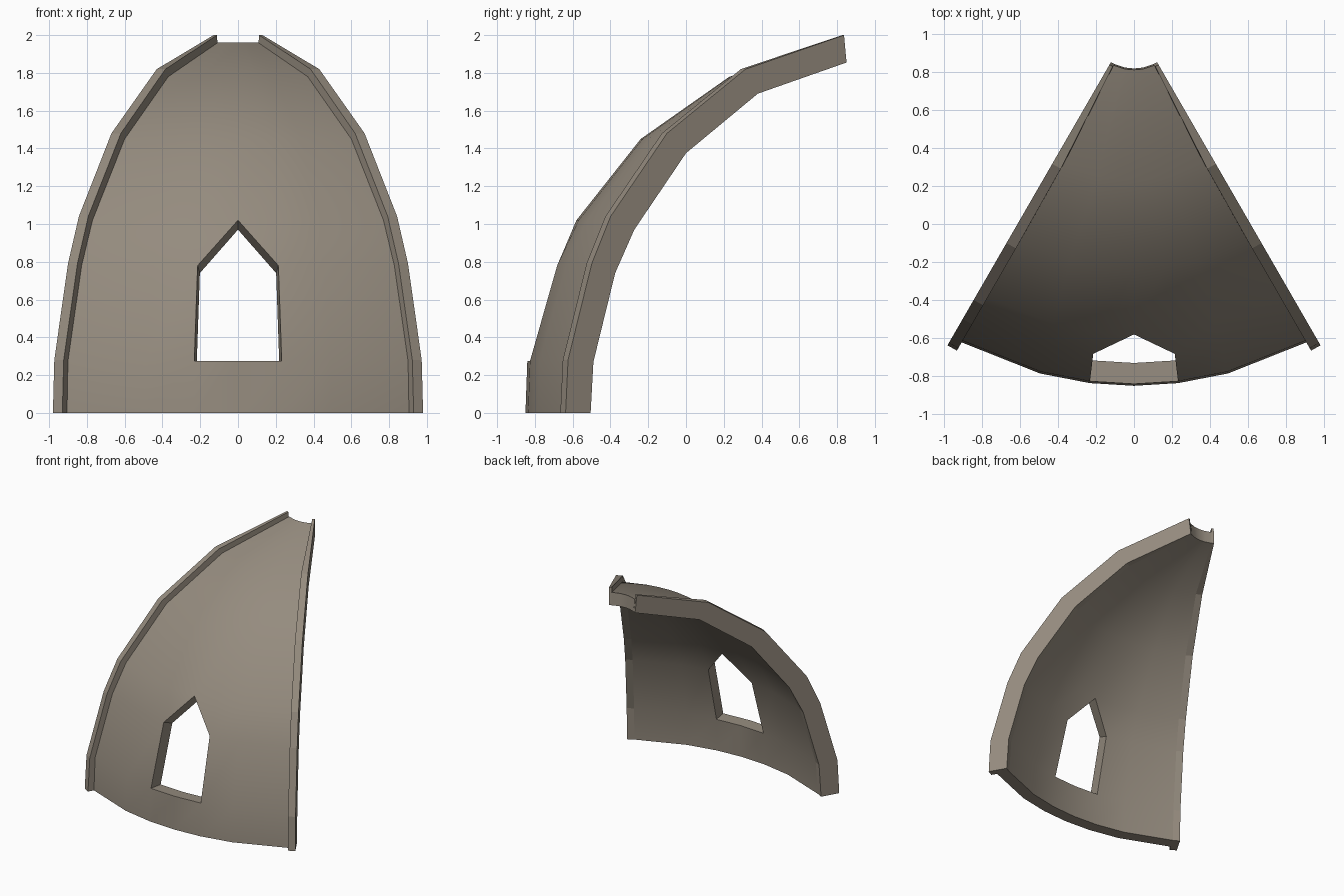
import bpy, bmesh, math

if "Cube" in bpy.data.objects:
    bpy.data.objects.remove(bpy.data.objects["Cube"])

AXIS_Y = 1.06                 # dome axis; the piece is a 60 degree slice
HALF = math.radians(30)

# Profiles from base to crown as (radius, height)
INNER = [(1.807, 0), (1.79, .27), (1.657, .74), (1.54, .97), (1.224, 1.375), (.785, 1.69), (.2425, 1.855)]
OUTER = [(1.91, 0), (1.90, .275), (1.755, .78), (1.64, 1.02), (1.30, 1.45), (.83, 1.78), (.25, 1.96)]
RIB = [(1.96, 0), (1.945, .28), (1.80, .79), (1.685, 1.04), (1.34, 1.48), (.86, 1.82), (.258, 2.0)]
RIB_WIDTH = [.057, .057, .057, .057, .057, .052, .02]

stone = bpy.data.materials.new("weathered_stone")
stone.diffuse_color = (.30, .26, .21, 1)
stone.use_nodes = True
stone.node_tree.nodes["Principled BSDF"].inputs["Base Color"].default_value = stone.diffuse_color


def point(rz, angle):
    r, z = rz
    return (r * math.sin(angle), AXIS_Y - r * math.cos(angle), z)


def rib_edge(rz, i):
    """Angle of the rib's inward side at row i."""
    return HALF - math.asin(RIB_WIDTH[i] / rz[0])


def make_object(name, bm):
    mesh = bpy.data.meshes.new(name)
    bm.to_mesh(mesh)
    bm.free()
    mesh.materials.append(stone)
    obj = bpy.data.objects.new(name, mesh)
    bpy.context.collection.objects.link(obj)
    return obj


# Dome shell: matching outer and inner grids with a pointed window left open
def shell_grid(bm, profile):
    grid = {}
    for i, rz in enumerate(profile):
        e = rib_edge(rz, i)
        mid = math.radians(15)
        if e < HALF * .9:
            mid = e / 2
        win = min(math.radians(7), mid / 2)
        for j, a in enumerate((-e, -mid, -win, 0, win, mid, e)):
            grid[i, j] = bm.verts.new(point(rz, a))
    return grid


bm = bmesh.new()
out, inn = shell_grid(bm, OUTER), shell_grid(bm, INNER)
cells = []
for i in range(len(OUTER) - 1):
    for j in range(6):
        a, b, c, d = (i, j), (i, j + 1), (i + 1, j + 1), (i + 1, j)
        if j in (2, 3) and i == 1:
            continue                       # window opening
        if j in (2, 3) and i == 2:         # window point
            cells.append((a, c, d) if j == 2 else (b, c, d))
        else:
            cells.append((a, b, c, d))
edges = {(f[k], f[(k + 1) % len(f)]) for f in cells for k in range(len(f))}
for f in cells:
    bm.faces.new([out[k] for k in f]).smooth = True
    bm.faces.new([inn[k] for k in reversed(f)]).smooth = True
# Thickness faces around the base, crown and window (sides are covered by ribs)
for a, b in edges:
    if (b, a) not in edges and not (a[1] == b[1] and a[1] in (0, 6)):
        bm.faces.new((out[b], out[a], inn[a], inn[b]))
shell = make_object("dome_shell", bm)
bpy.context.view_layer.objects.active = shell
shell.select_set(True)
bpy.ops.object.shade_smooth_by_angle(angle=math.radians(35))

# Raised ribs along both cut sides
for name, s in (("left_rib", -1), ("right_rib", 1)):
    bm = bmesh.new()
    rings = []
    for i, (lo, hi) in enumerate(zip(INNER, RIB)):
        rings.append([bm.verts.new(p) for p in (
            point(lo, s * HALF), point(hi, s * HALF),
            point(hi, s * rib_edge(hi, i)), point(lo, s * rib_edge(lo, i)))])
    for r0, r1 in zip(rings, rings[1:]):
        for k in range(4):
            n = (k + 1) % 4
            bm.faces.new((r0[k], r0[n], r1[n], r1[k]))
    bm.faces.new(rings[0])
    bm.faces.new(rings[-1])
    bmesh.ops.recalc_face_normals(bm, faces=bm.faces)
    make_object(name, bm)
